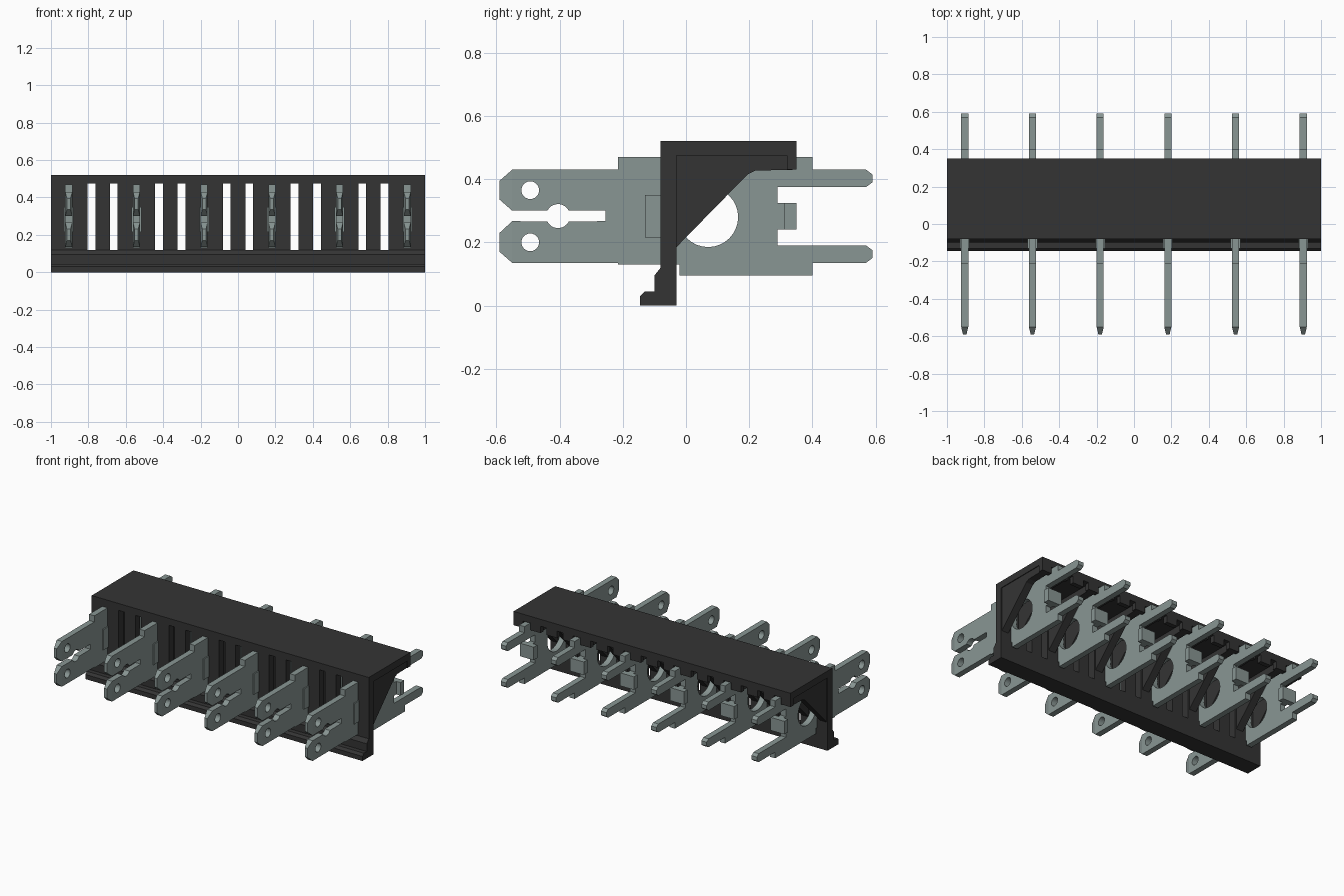
import bpy, bmesh, math
from mathutils import Matrix

cube = bpy.data.objects.get("Cube")
if cube:
    bpy.data.objects.remove(cube, do_unlink=True)


def material(name, color):
    m = bpy.data.materials.new(name)
    m.use_nodes = True
    m.diffuse_color = color
    m.node_tree.nodes["Principled BSDF"].inputs["Base Color"].default_value = color
    return m


black = material("black plastic", (0.034, 0.034, 0.034, 1))
metal = material("grey metal", (0.25, 0.305, 0.295, 1))

# Flat profile axes: side profiles run along x, front profiles run along y
SIDE = Matrix(((0, 0, 1, 0), (1, 0, 0, 0), (0, 1, 0, 0), (0, 0, 0, 1)))
FRONT = Matrix(((1, 0, 0, 0), (0, 0, -1, 0), (0, 1, 0, 0), (0, 0, 0, 1)))


def rect(x0, x1, z0, z1):
    return [(x0, z0), (x1, z0), (x1, z1), (x0, z1)]


def arc(cx, cy, r, start=0, end=360, n=24):
    full = end - start == 360
    steps = n if full else n - 1
    return [(cx + r * math.cos(math.radians(start + (end - start) * i / steps)),
             cy + r * math.sin(math.radians(start + (end - start) * i / steps)))
            for i in range(n)]


def plate(name, loops, half, axes, mat, shift):
    """Filled outline with holes, extruded to both sides and moved by shift."""
    curve = bpy.data.curves.new(name, 'CURVE')
    curve.dimensions = '2D'
    curve.fill_mode = 'BOTH'
    curve.extrude = half
    for pts in loops:
        s = curve.splines.new('POLY')
        s.points.add(len(pts) - 1)
        for p, (a, b) in zip(s.points, pts):
            p.co = (a, b, 0, 1)
        s.use_cyclic_u = True
    temp = bpy.data.objects.new(name + " outline", curve)
    bpy.context.collection.objects.link(temp)
    bpy.context.view_layer.update()
    deps = bpy.context.evaluated_depsgraph_get()
    mesh = bpy.data.meshes.new_from_object(temp.evaluated_get(deps))
    bpy.data.objects.remove(temp, do_unlink=True)
    mesh.transform(Matrix.Translation(shift) @ axes)
    bm = bmesh.new()
    bm.from_mesh(mesh)
    bmesh.ops.remove_doubles(bm, verts=bm.verts, dist=0.0001)
    bmesh.ops.recalc_face_normals(bm, faces=bm.faces)
    for f in bm.faces:
        f.smooth = False
    bm.to_mesh(mesh)
    bm.free()
    mesh.materials.clear()
    mesh.materials.append(mat)
    obj = bpy.data.objects.new(name, mesh)
    bpy.context.collection.objects.link(obj)
    return obj


def box(name, x, y, z, mat):
    return plate(name, [rect(*x, *z)], (y[1] - y[0]) / 2, FRONT, mat,
                 (0, (y[0] + y[1]) / 2, 0))


PITCH = 0.362
blade_x = [(i - 2.5) * PITCH for i in range(6)]
slot_x = [(i - 2) * PITCH + s * 0.06 for i in range(5) for s in (-1, 1)]

# Housing: top plate, slotted front wall, foot and notched rear lip
box("top_plate", (-1, 1), (-0.08, 0.35), (0.475, 0.52), black)
slots = [rect(x - 0.021, x + 0.021, 0.12, 0.475) for x in slot_x]
plate("front_wall", [rect(-1, 1, 0.08, 0.52)] + slots, 0.025, FRONT, black, (0, -0.055, 0))
foot = [(-0.03, 0), (-0.145, 0), (-0.145, 0.03), (-0.13, 0.045), (-0.1, 0.045),
        (-0.1, 0.095), (-0.08, 0.12), (-0.03, 0.12)]
plate("foot", [foot], 1, SIDE, black, (0, 0, 0))

lip = [(1, 0.5), (-1, 0.5), (-1, 0.43)]
notches = sorted([(x, 0.021) for x in slot_x] + [(x, 0.026) for x in blade_x])
for x, w in notches:
    lip += [(x - w, 0.43), (x - w, 0.475), (x + w, 0.475), (x + w, 0.43)]
lip.append((1, 0.43))
plate("rear_lip", [lip], 0.015, FRONT, black, (0, 0.335, 0))

# Triangular ribs on both sides of each blade
rib = [(-0.05, 0.185), (-0.03, 0.185), (0.195, 0.415), (0.22, 0.427),
       (0.35, 0.43), (0.35, 0.5), (-0.05, 0.5)]
for i, x in enumerate(blade_x):
    for side, s in (("left", 1), ("right", -1)):
        plate(f"{side}_rib_{i + 1}", [rib], 0.025, SIDE, black, (x + s * 0.065, 0, 0))

# Contact blade outline: forked front, wide middle, two rear prongs
outline = [(-0.215, 0.43), (-0.55, 0.43), (-0.59, 0.395), (-0.59, 0.335), (-0.55, 0.3)]
outline += arc(-0.405, 0.283, 0.038, 153, 27, 10)
outline += [(-0.255, 0.3), (-0.255, 0.267)]
outline += arc(-0.405, 0.283, 0.038, -27, -153, 10)
outline += [(-0.55, 0.267), (-0.59, 0.23), (-0.59, 0.17), (-0.55, 0.135),
            (-0.215, 0.135), (-0.215, 0.13), (-0.02, 0.13), (-0.02, 0.095),
            (0.4, 0.095), (0.4, 0.135), (0.57, 0.135), (0.59, 0.15),
            (0.59, 0.175), (0.57, 0.19), (0.29, 0.19), (0.29, 0.24),
            (0.35, 0.24), (0.35, 0.325), (0.29, 0.325),
            (0.29, 0.375), (0.57, 0.375), (0.59, 0.39), (0.59, 0.415),
            (0.57, 0.43), (0.4, 0.43), (0.4, 0.47), (-0.215, 0.47)]
holes = [arc(-0.493, 0.365, 0.028), arc(-0.493, 0.2, 0.028), arc(0.07, 0.28, 0.095, n=32)]
blade = plate("blade_1", [outline] + holes, 0.019, SIDE, metal, (0, 0, 0))

# Taper the fork tips
bm = bmesh.new()
bm.from_mesh(blade.data)
bmesh.ops.bisect_plane(bm, geom=bm.verts[:] + bm.edges[:] + bm.faces[:],
                       plane_co=(0, -0.55, 0), plane_no=(0, 1, 0))
for v in bm.verts:
    if v.co.y < -0.57:
        v.co.x *= 0.5
bm.to_mesh(blade.data)
bm.free()

# Raised stop and cross tab on each blade
stop = box("blade_stop_1", (-0.026, 0.026), (-0.13, -0.04), (0.215, 0.35), metal)
tab = box("blade_tab_1", (-0.05, 0.05), (0.312, 0.35), (0.24, 0.325), metal)

for part in (blade, stop, tab):
    part.location.x = blade_x[0]
    for i, x in enumerate(blade_x[1:], 2):
        copy = part.copy()
        copy.name = part.name[:-1] + str(i)
        copy.location.x = x
        bpy.context.collection.objects.link(copy)
